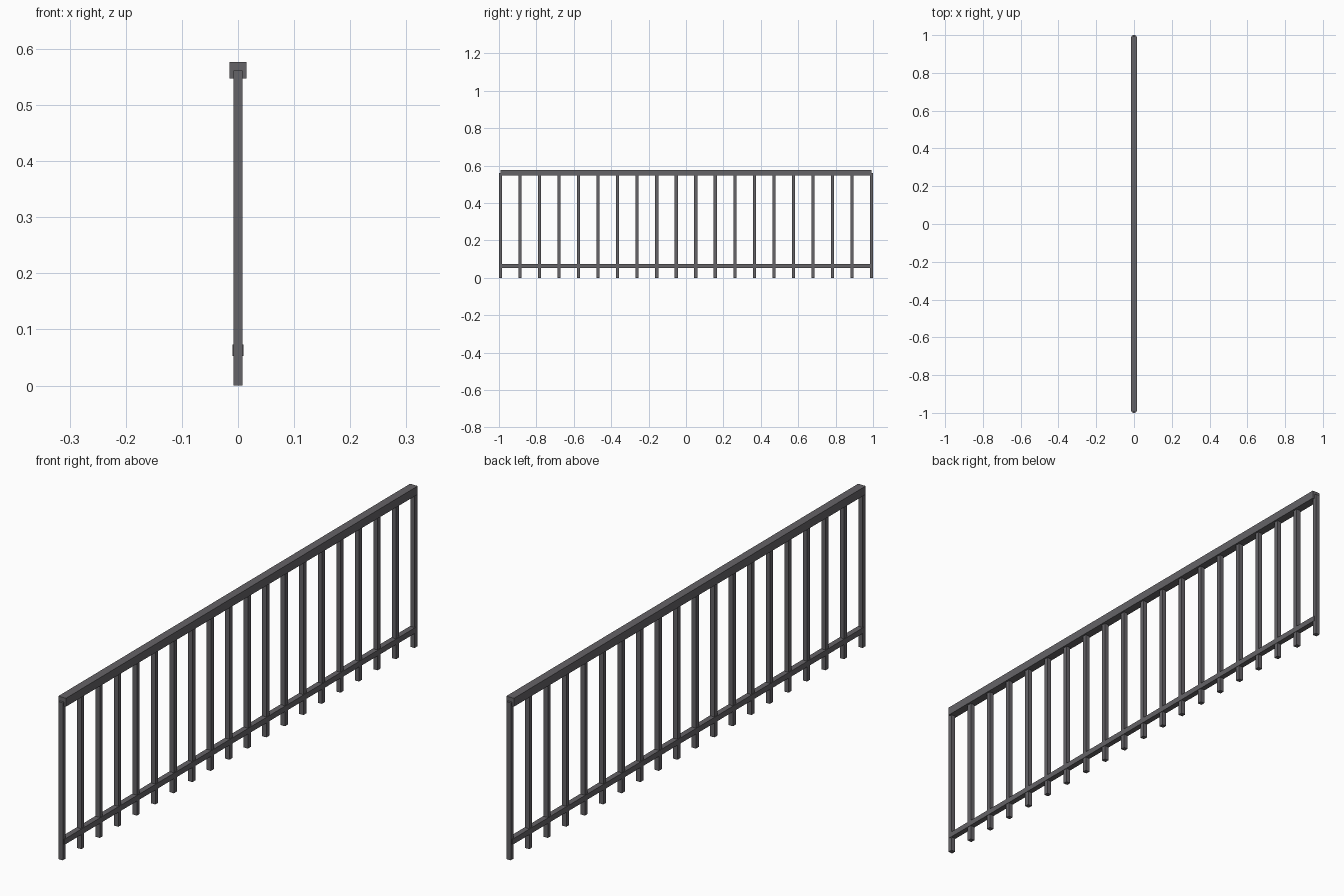
import bpy

# Remove the default cube
cube = bpy.data.objects.get("Cube")
if cube:
    bpy.data.objects.remove(cube, do_unlink=True)

# Painted metal
metal = bpy.data.materials.new("dark_grey_metal")
metal.use_nodes = True
grey = (0.13, 0.125, 0.135, 1.0)
metal.diffuse_color = grey
metal.node_tree.nodes["Principled BSDF"].inputs["Base Color"].default_value = grey


def bar(name, width, depth, y, bottom, top):
    """Square-edged bar, centred on x = 0."""
    bpy.ops.mesh.primitive_cube_add(size=1, location=(0, y, (bottom + top) / 2))
    obj = bpy.context.object
    obj.name = name
    obj.scale = (width, depth, top - bottom)
    bpy.ops.object.transform_apply(location=False, rotation=False, scale=True)
    obj.data.materials.append(metal)
    return obj


POSTS = 20
POST_SIZE = 0.0165
RAIL_LENGTH = 2 - POST_SIZE      # rails end at the centres of the end posts
SPACING = RAIL_LENGTH / (POSTS - 1)

# Upright balusters, ending inside the handrail
for i in range(POSTS):
    bar(f"baluster_{i + 1}", POST_SIZE, POST_SIZE,
        -RAIL_LENGTH / 2 + i * SPACING, 0, 0.562)

# Handrail and lower rail
bar("handrail", 0.03, RAIL_LENGTH, 0, 0.547, 0.577)
bar("lower_rail", 0.02, RAIL_LENGTH, 0, 0.053, 0.073)
